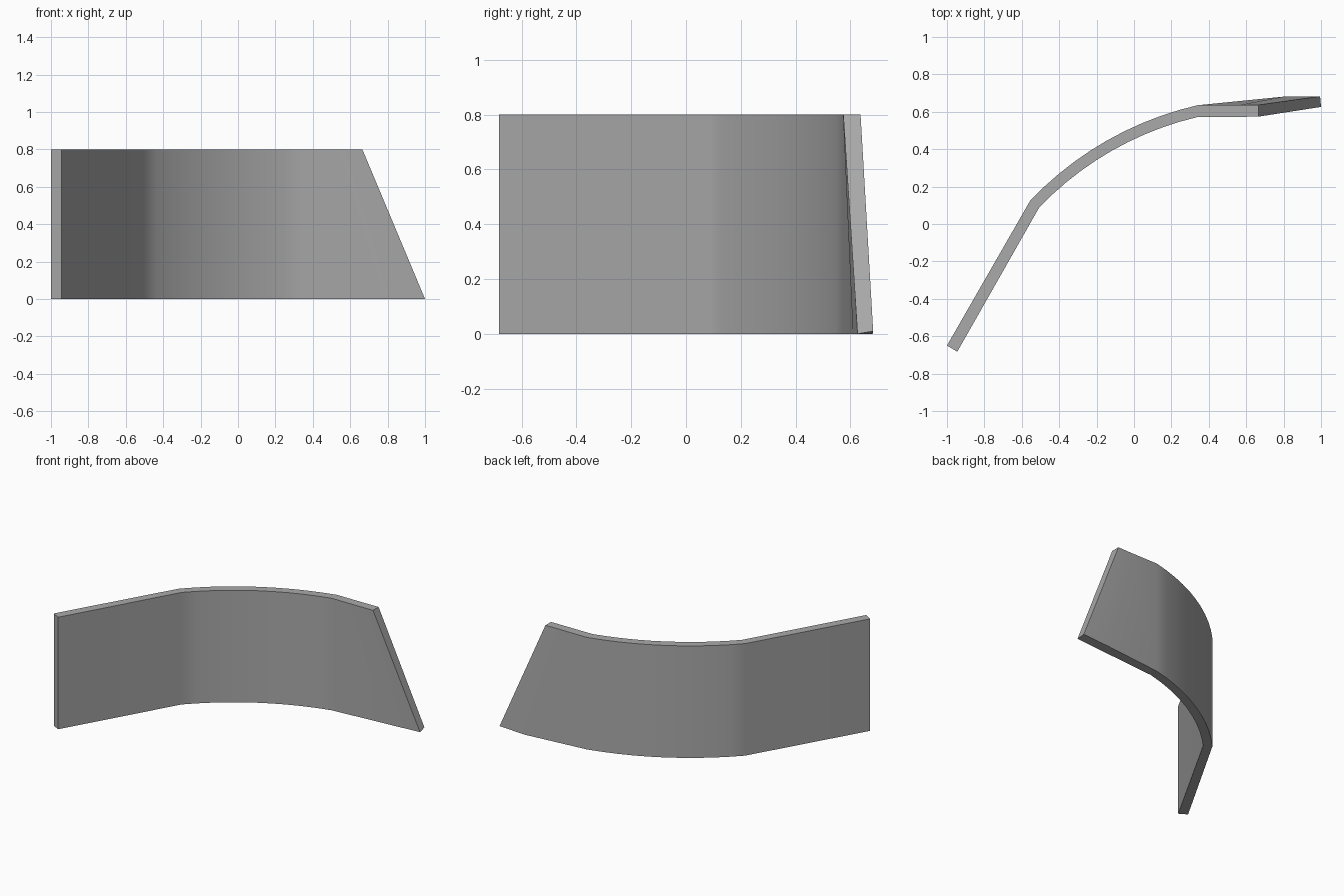
import bpy, bmesh, math
from mathutils import Vector

if "Cube" in bpy.data.objects:
    bpy.data.objects.remove(bpy.data.objects["Cube"], do_unlink=True)

HEIGHT = 0.8
STEPS = 10


def arc(a, b, sagitta):
    """Points on a circular arc from a to b, bulging to the left of a-b."""
    a, b = Vector(a), Vector(b)
    half = (b - a).length / 2
    along = (b - a).normalized()
    out = Vector((-along.y, along.x))
    radius = (half ** 2 + sagitta ** 2) / (2 * sagitta)
    centre = (a + b) / 2 - out * (radius - sagitta)
    sweep = math.asin(half / radius)
    angles = [sweep * (2 * i / STEPS - 1) for i in range(STEPS + 1)]
    return [centre + radius * (along * math.sin(t) + out * math.cos(t)) for t in angles]


def upright(outer, inner):
    """Vertical cross-section: outer bottom, outer top, inner top, inner bottom."""
    return [(*outer, 0), (*outer, HEIGHT), (*inner, HEIGHT), (*inner, 0)]


# Straight wing, then the curved stretch
sections = [upright((-1.0, -0.65), (-0.945, -0.683))]
outer_arc = arc((-0.555, 0.125), (0.34, 0.635), 0.076)
inner_arc = arc((-0.507, 0.088), (0.34, 0.572), 0.071)
sections += [upright(o, i) for o, i in zip(outer_arc, inner_arc)]

# Slanted end that leans outward towards its foot
sections.append([(0.80, 0.681, 0), (0.56, 0.635, HEIGHT), (0.56, 0.573, HEIGHT), (0.80, 0.609, 0)])
sections.append([(0.995, 0.683, 0.01), (0.665, 0.637, HEIGHT), (0.665, 0.574, HEIGHT), (1.0, 0.626, 0)])

# Loft the sections into a closed wall
bm = bmesh.new()
rings = [[bm.verts.new(p) for p in s] for s in sections]
for r, s in zip(rings, rings[1:]):
    for k in range(4):
        n = (k + 1) % 4
        bm.faces.new((r[k], r[n], s[n], s[k]))
bm.faces.new(rings[0])
bm.faces.new(rings[-1])
bmesh.ops.recalc_face_normals(bm, faces=bm.faces)
mesh = bpy.data.meshes.new("curved_wall")
bm.to_mesh(mesh)
bm.free()

wall = bpy.data.objects.new("curved_wall", mesh)
bpy.context.collection.objects.link(wall)

# Grey finish
grey = bpy.data.materials.new("plain_grey")
grey.use_nodes = True
colour = (0.4, 0.4, 0.4, 1)
grey.diffuse_color = colour
grey.node_tree.nodes["Principled BSDF"].inputs["Base Color"].default_value = colour
mesh.materials.append(grey)

# Smooth curve with crisp rims and flat end panels
bpy.ops.object.select_all(action="DESELECT")
wall.select_set(True)
bpy.context.view_layer.objects.active = wall
bpy.ops.object.shade_smooth_by_angle(angle=math.radians(30))
weighted = wall.modifiers.new("flat_panels", "WEIGHTED_NORMAL")
weighted.keep_sharp = True
